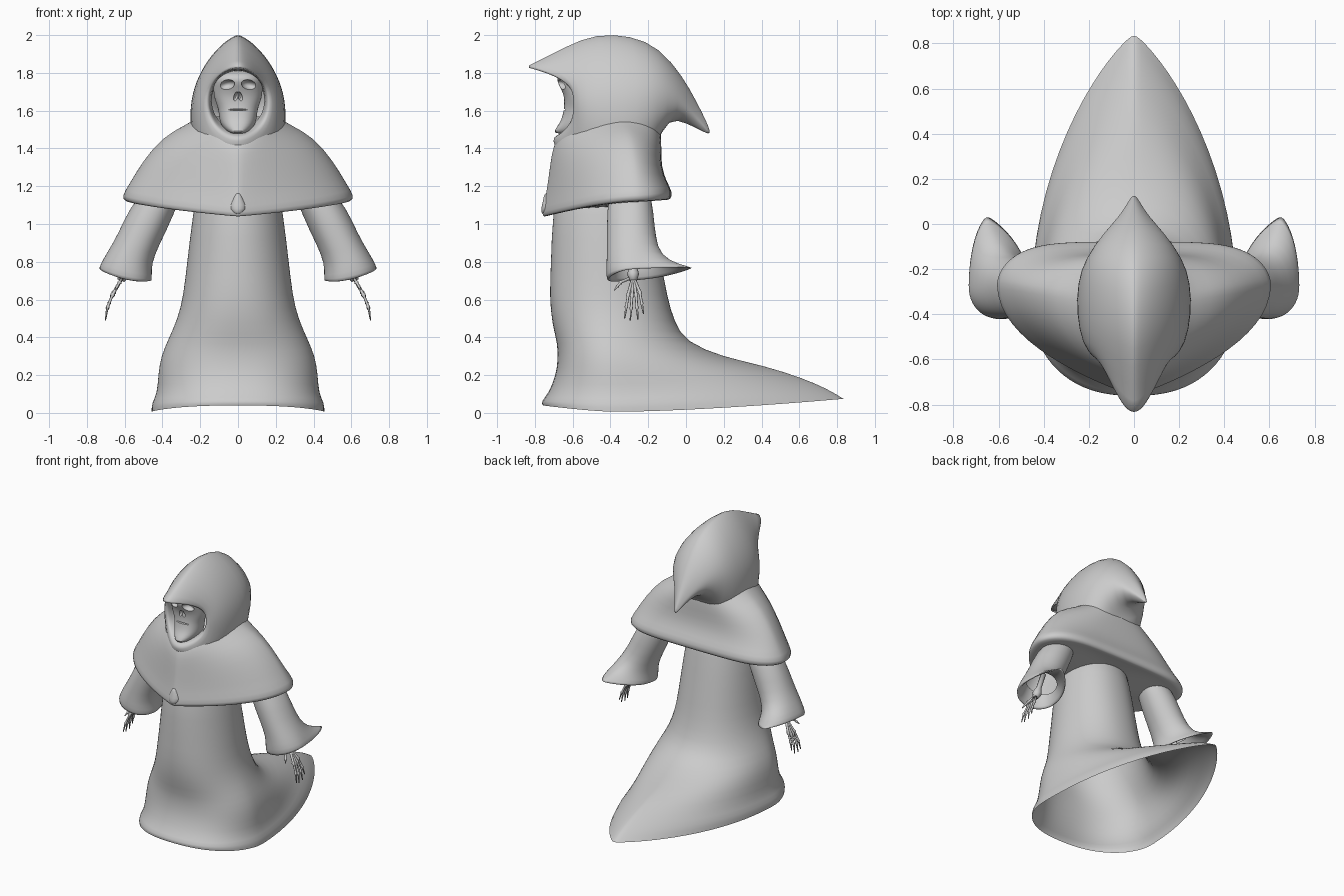
import bpy, bmesh, math
from mathutils import Vector

mat = bpy.data.materials.new("pale_grey")
mat.diffuse_color = (0.6, 0.6, 0.6, 1)


def loft(name, rings, cap_start=False, cap_end=False, subsurf=1):
    """Skin a list of equal-length point rings."""
    bm = bmesh.new()
    loops = [[bm.verts.new(p) for p in r] for r in rings]
    n = len(loops[0])
    for a, b in zip(loops, loops[1:]):
        for i in range(n):
            j = (i + 1) % n
            bm.faces.new((a[i], a[j], b[j], b[i]))
    if cap_start:
        bm.faces.new(loops[0][::-1])
    if cap_end:
        bm.faces.new(loops[-1])
    bmesh.ops.recalc_face_normals(bm, faces=bm.faces)
    me = bpy.data.meshes.new(name)
    bm.to_mesh(me)
    bm.free()
    me.materials.append(mat)
    me.polygons.foreach_set("use_smooth", [True] * len(me.polygons))
    ob = bpy.data.objects.new(name, me)
    bpy.context.collection.objects.link(ob)
    if subsurf:
        ob.modifiers.new("smooth", 'SUBSURF').levels = subsurf
        ob.modifiers["smooth"].render_levels = subsurf
    return ob


def hoop(w, yf, yc, yb, zf, zs, zb, qf=0.5, qb=0.5, cx=0, tilt=0, shear=0, n=36):
    """Horizontal ring: half width, front/centre/back y, front/side/back z."""
    pts = []
    for i in range(n):
        a = 2 * math.pi * i / n
        s, c = math.sin(a), math.cos(a)          # c = 1 is the front
        q, ye, ze = (qf, yf, zf) if c > 0 else (qb, yb, zb)
        x = math.copysign(abs(s) ** (2 * q), s)
        k = abs(c)
        pts.append((cx + w * x + shear * max(0, -c) ** 2, yc + (ye - yc) * k,
                    zs + (ze - zs) * k ** 1.5 + tilt * x))
    return pts


# Gown with a pointed train sweeping backwards, open underneath
gown = [
    (.20, -.66, -.42, -.22, 1.30, 1.30, 1.30, .5, .5),
    (.24, -.71, -.42, -.18, 1.05, 1.05, 1.05, .5, .45),
    (.27, -.715, -.42, -.13, .80, .80, .80, .5, .45),
    (.29, -.725, -.42, -.10, .62, .62, .62, .48, .45),
    (.32, -.71, -.41, -.06, .47, .50, .48, .45, .45),
    (.37, -.68, -.40, .00, .36, .39, .375, .43, .5),
    (.41, -.68, -.38, .20, .28, .30, .295, .42, .66),
    (.425, -.69, -.37, .42, .20, .20, .25, .42, .76),
    (.43, -.73, -.36, .62, .10, .10, .185, .42, .8),
    (.46, -.77, -.36, .75, .06, .05, .13, .42, .8),
    (.46, -.76, -.36, .84, .04, .005, .075, .42, .82),
]
loft("gown", [hoop(*g) for g in gown], cap_start=True)

# Shoulder cape with a turned-under hem reaching back to the gown
cape = [
    (.22, -.675, -.35, -.15, 1.46, 1.56, 1.57, .5, .4),
    (.28, -.705, -.33, -.13, 1.41, 1.525, 1.49, .6, .35),
    (.40, -.72, -.31, -.13, 1.32, 1.465, 1.40, .75, .3),
    (.51, -.735, -.29, -.13, 1.20, 1.33, 1.30, .85, .28),
    (.575, -.75, -.28, -.10, 1.12, 1.215, 1.22, .92, .25),
    (.62, -.765, -.28, -.07, 1.055, 1.145, 1.17, .92, .22),
    (.60, -.755, -.28, -.08, 1.035, 1.115, 1.125, .92, .22),
    (.54, -.73, -.28, -.11, 1.045, 1.12, 1.13, .92, .25),
    (.36, -.71, -.32, -.16, 1.06, 1.10, 1.13, .8, .35),
    (.23, -.69, -.42, -.20, 1.07, 1.09, 1.13, .5, .45),
]
loft("shoulder_cape", [hoop(*c) for c in cape])

# Small pointed fold at the cape's front
loft("cape_fold", [hoop(w, -.75 - d, -.73, -.71, z, z, z, n=12) for w, d, z in
     [(.01, 0, 1.17), (.035, .008, 1.12), (.055, .02, 1.08), (.015, .015, 1.045)]], True, True)


def hood_loop(yt, zt, ys, yb, zb, w, q, qb=.5, taper=0, n=36):
    """Upright loop: top point, side depth, bottom point, half width."""
    zm, pts = (zt + zb) / 2, []
    for i in range(n):
        a = 2 * math.pi * i / n
        s, c = math.sin(a), -math.cos(a)
        ye = yt if c > 0 else yb
        x = w * math.copysign(abs(s) ** (2 * (q if c > 0 else qb)), s) * (1 - taper * c)
        pts.append((x, ys + (ye - ys) * abs(c) ** 3, zm + c * (zt - zb) / 2))
    return pts


# Hood: from the inner lining, over the face opening, to the drooping tip
hood = [
    (-.56, 1.81, -.50, -.58, 1.50, .14, .5),
    (-.70, 1.815, -.57, -.67, 1.475, .147, .5),
    (-.88, 1.825, -.60, -.705, 1.46, .157, .5),
    (-.80, 1.855, -.595, -.705, 1.42, .18, .6),
    (-.63, 1.945, -.53, -.64, 1.30, .23, .7, .4, .08),
    (-.48, 2.008, -.40, -.45, 1.24, .253, .72, .35, .12),
    (-.29, 2.0, -.26, -.25, 1.25, .25, .7, .35, .12),
    (-.14, 1.935, -.15, -.16, 1.40, .215, .62, .4, .08),
    (-.015, 1.78, -.04, -.10, 1.57, .135, .55),
    (.06, 1.64, .04, .01, 1.53, .06, .5),
    (.11, 1.54, .10, .08, 1.495, .025, .5),
    (.13, 1.485, .125, .12, 1.475, .008, .5),
]
loft("hood", [hood_loop(*h) for h in hood], cap_end=True)

# Skull face, with sockets, nose and mouth cut out
face = [(1.82, .06, -.60), (1.80, .11, -.66), (1.77, .132, -.69), (1.73, .13, -.67),
        (1.69, .13, -.65), (1.655, .122, -.645), (1.62, .108, -.645), (1.59, .102, -.65),
        (1.55, .098, -.66), (1.52, .088, -.68), (1.49, .065, -.70), (1.475, .04, -.69)]
skull = loft("skull", [hoop(w, yf, -.56, -.46, z, z, z, .42, .5, n=32) for z, w, yf in face],
             True, True)
holes = [((x, -.68, 1.735), (.046, .055, .028), s) for x, s in ((-.062, -.25), (.062, .25))]
holes += [((x, -.66, 1.675), (.012, .04, .026), s) for x, s in ((-.011, .3), (.011, -.3))]
holes += [((0, -.66, 1.605), (.075, .03, .005), 0)]
for loc, size, roll in holes:
    bpy.ops.mesh.primitive_uv_sphere_add(segments=20, ring_count=12, location=loc,
                                         rotation=(0, roll, 0))
    cutter = bpy.context.object
    cutter.name, cutter.scale, cutter.hide_render = "face_cutter", size, True
    cutter.data.materials.append(mat)
    mod = skull.modifiers.new("cut", 'BOOLEAN')
    mod.operation, mod.solver, mod.object = 'DIFFERENCE', 'EXACT', cutter
    bpy.context.view_layer.objects.active = skull
    for m in list(skull.modifiers):
        bpy.ops.object.modifier_apply(modifier=m.name)
    bpy.data.objects.remove(cutter)
bpy.ops.object.select_all(action='DESELECT')
skull.select_set(True)
bpy.ops.object.shade_smooth_by_angle(angle=math.radians(40))


def bone(name, pts, radii, n=8):
    """Tapered tube along a path."""
    pts, rings = [Vector(p) for p in pts], []
    for i, p in enumerate(pts):
        d = pts[min(i + 1, len(pts) - 1)] - pts[max(i - 1, 0)]
        u = d.cross(Vector((0, 1, 0))).normalized()
        v = d.cross(u).normalized()
        rings.append([p + radii[i] * (u * math.cos(2 * math.pi * k / n) +
                                      v * math.sin(2 * math.pi * k / n)) for k in range(n)])
    return loft(name, rings, True, True, 0)


# Flared sleeves with a trailing cuff, and skeletal hands
sleeve = [  # centre x, half width, front y, back y, front/side/back z, back q, tilt, shear
    (.36, .10, -.40, -.20, 1.25, 1.25, 1.25, .5, -.02, 0),
    (.46, .12, -.42, -.17, 1.06, 1.06, 1.06, .5, .02, 0),
    (.525, .108, -.42, -.16, .92, .92, .92, .5, .03, 0),
    (.575, .118, -.42, -.13, .82, .82, .83, .5, .03, .01),
    (.592, .138, -.425, -.04, .745, .755, .785, .65, .03, .04),
    (.597, .143, -.42, .065, .70, .725, .765, .8, .03, .06),
    (.592, .12, -.40, -.02, .705, .735, .765, .7, .03, .05),
    (.57, .095, -.38, -.15, .82, .82, .82, .5, .03, .01),
]
fingers = [(-.345, -.38, .65), (-.305, -.325, .50), (-.285, -.295, .49),
           (-.265, -.255, .495), (-.245, -.225, .525)]
for side, m in (("right", -1), ("left", 1)):
    loft(side + "_sleeve", [[(m * x, y, z) for x, y, z in
         hoop(w, yf, -.28, yb, zf, zs, zb, .45, qb, cx, t, sh, 24)]
         for cx, w, yf, yb, zf, zs, zb, qb, t, sh in sleeve], cap_start=True)
    bone(side + "_forearm", [(m * .55, -.28, .90), (m * .59, -.28, .78), (m * .605, -.28, .735),
                             (m * .62, -.28, .70)], (.018, .018, .032, .02))
    for i, (yk, yt, zt) in enumerate(fingers):
        path, rad = [], []
        for k, (f, r) in enumerate([(0, .009), (.38, .008), (.43, .012), (.48, .007), (.68, .007),
                                    (.72, .010), (.76, .006), (1, .003)]):
            z = .72 + (zt - .72) * f
            y = -.28 + (yk + .28) * min(f / .4, 1) + (yt - yk) * max(0, (f - .4) / .6)
            path.append((m * (.61 + .092 * math.sin(min(1, (.72 - z) / .23) * 1.5)), y, z))
            rad.append(r)
        bone(f"{side}_finger_{i + 1}", path, rad)
